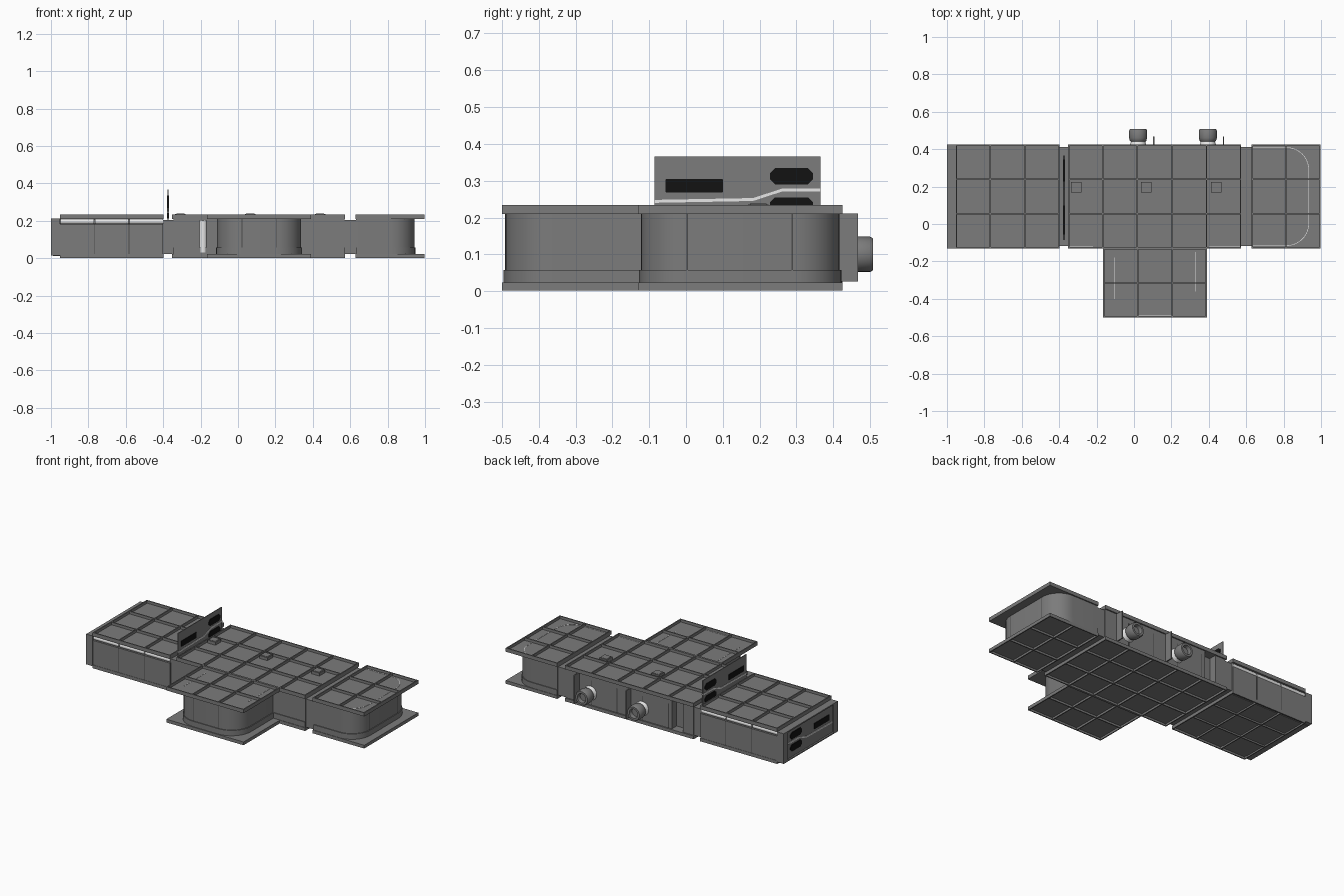
import bpy, bmesh, math
from mathutils import Vector, Matrix

if "Cube" in bpy.data.objects:
    bpy.data.objects.remove(bpy.data.objects["Cube"])


def material(name, v):
    m = bpy.data.materials.new(name)
    m.use_nodes = True
    m.diffuse_color = (v, v, v, 1)
    m.node_tree.nodes["Principled BSDF"].inputs["Base Color"].default_value = (v, v, v, 1)
    return m


GREY = material("hull grey", 0.2)
DARK = material("seam dark grey", 0.07)
BLACK = material("vent black", 0.006)
WHITE = material("light white", 0.85)
TILE = 0.185
Y0, Y1 = -0.13, 0.425


def finish(name, bm, mat, smooth=False):
    bmesh.ops.recalc_face_normals(bm, faces=bm.faces)
    me = bpy.data.meshes.new(name)
    bm.to_mesh(me)
    bm.free()
    me.materials.append(mat)
    ob = bpy.data.objects.new(name, me)
    bpy.context.collection.objects.link(ob)
    if smooth:
        bpy.ops.object.select_all(action='DESELECT')
        ob.select_set(True)
        bpy.context.view_layer.objects.active = ob
        bpy.ops.object.shade_smooth_by_angle(angle=math.radians(35))
    return ob


def add_box(bm, lo, hi):
    lo, hi = Vector(lo), Vector(hi)
    mat = Matrix.Translation((lo + hi) / 2) @ Matrix.Diagonal((*(hi - lo), 1))
    bmesh.ops.create_cube(bm, size=1, matrix=mat)


def boxes(name, pairs, mat):
    bm = bmesh.new()
    for lo, hi in pairs:
        add_box(bm, lo, hi)
    return finish(name, bm, mat)


def prism(name, points, axis, a, b, mat, smooth=False):
    """Extrude a closed outline along z ('z') or x ('x')."""
    bm = bmesh.new()
    place = (lambda p, t: (p[0], p[1], t)) if axis == 'z' else (lambda p, t: (t, p[0], p[1]))
    face = bm.faces.new([bm.verts.new(place(p, a)) for p in points])
    out = bmesh.ops.extrude_face_region(bm, geom=[face])["geom"]
    top = [v for v in out if isinstance(v, bmesh.types.BMVert)]
    bmesh.ops.translate(bm, verts=top, vec=Vector(place((0, 0), b - a)))
    return finish(name, bm, mat, smooth)


def rounded(corners, steps=10):
    """Turn (x, y, radius) right-angled corners into an outline."""
    out = []
    for i, (x, y, r) in enumerate(corners):
        p = Vector((x, y))
        if r == 0:
            out.append(p)
            continue
        u = (Vector(corners[i - 1][:2]) - p).normalized() * r
        v = (Vector(corners[(i + 1) % len(corners)][:2]) - p).normalized() * r
        for k in range(steps + 1):
            t = k / steps * math.pi / 2
            out.append(p + u * (1 - math.sin(t)) + v * (1 - math.cos(t)))
    return out


# Tiled decks: a thin plate per region with a grid of upright ribs
def deck(name, regions, plate, ribs, w=0.007):
    bm = bmesh.new()
    for x, y, nx, ny in regions:
        xe, ye = x + nx * TILE, y + ny * TILE
        add_box(bm, (x, y, plate[0]), (xe, ye, plate[1]))
        for i in range(nx + 1):
            c = min(max(x + i * TILE, x + w / 2), xe - w / 2)
            add_box(bm, (c - w / 2, y, ribs[0]), (c + w / 2, ye, ribs[1]))
        for j in range(ny + 1):
            c = min(max(y + j * TILE, y + w / 2), ye - w / 2)
            add_box(bm, (x, c - w / 2, ribs[0]), (xe, c + w / 2, ribs[1]))
    finish(name, bm, GREY)


modules = {
    "cargo": [(-0.953, Y0, 3, 3)],
    "central": [(-0.352, Y0, 5, 3), (-0.165, Y0 - 2 * TILE, 3, 2)],
    "end": [(0.628, Y0, 2, 3)],
}
for key, regions in modules.items():
    deck(key + "_roof", regions, (0.21, 0.217), (0.21, 0.234))
    deck(key + "_floor", regions, (0.015, 0.023), (0.002, 0.023))

# Walls with rounded corners, and a skirting at the base
F, B = -0.122, 0.417
central = [(-0.345, F, 0), (-0.112, F, 0), (-0.112, -0.49, 0.135), (0.338, -0.49, 0.135),
           (0.338, F, 0), (0.57, F, 0), (0.57, B, 0), (-0.19, B, 0), (-0.19, B - 0.05, 0),
           (-0.27, B - 0.05, 0), (-0.27, B, 0), (-0.345, B, 0)]
end = [(0.63, F, 0), (0.943, F, 0.125), (0.943, B, 0.125), (0.63, B, 0)]
prism("central_wall", rounded(central), 'z', 0.02, 0.212, GREY, True)
prism("end_wall", rounded(end), 'z', 0.02, 0.212, GREY, True)
g = 0.005
prism("extension_skirting", rounded([(-0.112 - g, F, 0), (-0.112 - g, -0.49 - g, 0.14),
      (0.338 + g, -0.49 - g, 0.14), (0.338 + g, F, 0)]), 'z', 0.022, 0.058, GREY, True)
prism("end_skirting", rounded([(0.63, F - g, 0), (0.943 + g, F - g, 0.13),
      (0.943 + g, B + g, 0.13), (0.63, B + g, 0)]), 'z', 0.022, 0.058, GREY, True)
boxes("front_skirting", [((0.34, F - g, 0.022), (0.57, F, 0.058)),
                         ((-0.345, F - g, 0.022), (-0.112, F, 0.058))], GREY)

# Cargo body with corner posts and light tubes under the roof edge
boxes("cargo_body", [((-0.955, Y0 + 0.002, 0.02), (-0.4, Y1 - 0.002, 0.182)),
                     ((-0.99, -0.1, 0.012), (-0.4, 0.395, 0.211))], GREY)
boxes("cargo_corner_posts", [((-1, y, 0.015), (-0.953, y + 0.042, 0.211))
                             for y in (Y0, Y1 - 0.042)], GREY)
boxes("cargo_end_rails", [((-1, -0.09, z), (-0.953, 0.385, z + 0.008))
                          for z in (0.015, 0.203)], GREY)


def tube(name, centre, r, length, axis, mat, r2=None):
    bm = bmesh.new()
    turn = {'x': Matrix.Rotation(math.pi / 2, 4, 'Y'), 'z': Matrix.Identity(4),
            'y': Matrix.Rotation(-math.pi / 2, 4, 'X')}[axis]
    bmesh.ops.create_cone(bm, cap_ends=True, segments=24, radius1=r,
                          radius2=r if r2 is None else r2, depth=length,
                          matrix=Matrix.Translation(centre) @ turn)
    return finish(name, bm, mat, True)


for side, y in (("front", Y0 + 0.018), ("back", Y1 - 0.018)):
    for i in range(3):
        tube(side + "_light_tube", (-0.953 + (i + 0.5) * TILE, y, 0.196), 0.014,
             TILE - 0.006, 'x', WHITE)
tube("front_light_column", (-0.188, F + 0.015, 0.115), 0.024, 0.17, 'z', WHITE)

# Recessed joints between modules
boxes("module_joints", [((x, -0.118, 0.022), (x + 0.062, 0.412, 0.205))
                        for x in (-0.405, 0.568)], GREY)

# Wall seams at tile spacing
seams = []
for x0, n in ((-0.953, 3), (-0.352, 5)):
    for i in range(1, n):
        x = x0 + i * TILE
        back = Y1 - 0.002 if n == 3 else B
        seams.append(((x - 0.002, back, 0.023), (x + 0.002, back + 0.001, 0.182)))
        if n == 3:
            seams.append(((x - 0.002, Y0 + 0.001, 0.023), (x + 0.002, Y0 + 0.002, 0.182)))
for x in (0.022, 0.204):
    seams.append(((x - 0.002, -0.491, 0.058), (x + 0.002, -0.49, 0.21)))
for y in (0.003, 0.288):
    seams.append(((0.943, y - 0.002, 0.058), (0.944, y + 0.002, 0.21)))
boxes("wall_seams", seams, DARK)


# Vented panel with slots and a stepped stripe on both faces
def vents(name, x0, x1, z):
    def hexagon(y0, y1, a, b, c=0.014):
        return [(y0 + c, z + a), (y1 - c, z + a), (y1, z + a + c), (y1, z + b - c),
                (y1 - c, z + b), (y0 + c, z + b), (y0, z + b - c), (y0, z + a + c)]
    prism(name + "_long_vent", hexagon(-0.055, 0.1, 0.103, 0.14, 0.002), 'x', x0, x1, BLACK)
    prism(name + "_upper_vent", hexagon(0.228, 0.345, 0.125, 0.169), 'x', x0, x1, BLACK)
    prism(name + "_lower_vent", hexagon(0.228, 0.345, 0.046, 0.09), 'x', x0, x1, BLACK)
    path = [(-0.085, 0.079), (0.182, 0.084), (0.262, 0.11), (0.365, 0.11)]
    stripe = [(y, z + h - 0.004) for y, h in path] + [(y, z + h + 0.004) for y, h in path[::-1]]
    prism(name + "_stripe", stripe, 'x', x0, x1, WHITE)


boxes("upright_panel", [((-0.376, -0.085, 0.165), (-0.371, 0.365, 0.366))], GREY)
vents("upright", -0.379, -0.368, 0.165)
vents("cargo_end", -0.994, -0.988, 0.012)

# Back thrusters: white collar, nozzle with a hollow mouth, and a side fin
for x in (0.022, 0.395):
    tube("thruster_collar", (x, 0.431, 0.1), 0.046, 0.032, 'y', WHITE, 0.036)
    bm = bmesh.new()
    profile = [(0.036, 0.438), (0.044, 0.445), (0.048, 0.46), (0.048, 0.5),
               (0.043, 0.508), (0.03, 0.508), (0.026, 0.485), (0, 0.485)]
    vs = [bm.verts.new((x + r, y, 0.1)) for r, y in profile]
    es = [bm.edges.new(p) for p in zip(vs, vs[1:])]
    bmesh.ops.spin(bm, geom=vs + es, cent=(x, 0, 0.1), axis=(0, 1, 0),
                   angle=math.tau, steps=24, use_merge=True)
    bmesh.ops.remove_doubles(bm, verts=bm.verts, dist=0.0002)
    finish("thruster_nozzle", bm, GREY, True)
    boxes("thruster_fin", [((x + 0.08, 0.41, 0.027), (x + 0.087, 0.467, 0.211))], GREY)

# Roof hatches
boxes("roof_hatches", [((x - 0.028, 0.168, 0.215), (x + 0.028, 0.224, 0.236))
                       for x in (-0.308, 0.066, 0.439)], GREY)
boxes("hatch_lids", [((x - 0.022, 0.174, 0.235), (x + 0.022, 0.218, 0.238))
                     for x in (-0.308, 0.066, 0.439)], GREY)

# Thin light lines on the roof plates above the walls
z0, z1, w = 0.216, 0.2185, 0.003
lines = [(-0.345, -0.121, -0.22, -0.118), (0.4, -0.121, 0.57, -0.118),
         (-0.107, -0.4, -0.104, -0.18), (0.328, -0.36, 0.331, -0.15),
         (0.025, -0.49, 0.2, -0.487)]
boxes("roof_light_lines", [((a, b, z0), (c, d, z1)) for a, b, c, d in lines], WHITE)
outer = rounded([(0.63, -0.117, 0), (0.936, -0.117, 0.12), (0.936, 0.41, 0.12), (0.63, 0.41, 0)])
inner = rounded([(0.63, -0.117 + w, 0), (0.936 - w, -0.117 + w, 0.117),
                 (0.936 - w, 0.41 - w, 0.117), (0.63, 0.41 - w, 0)])
prism("end_roof_light_line", outer + inner[::-1], 'z', z0, z1, WHITE)
